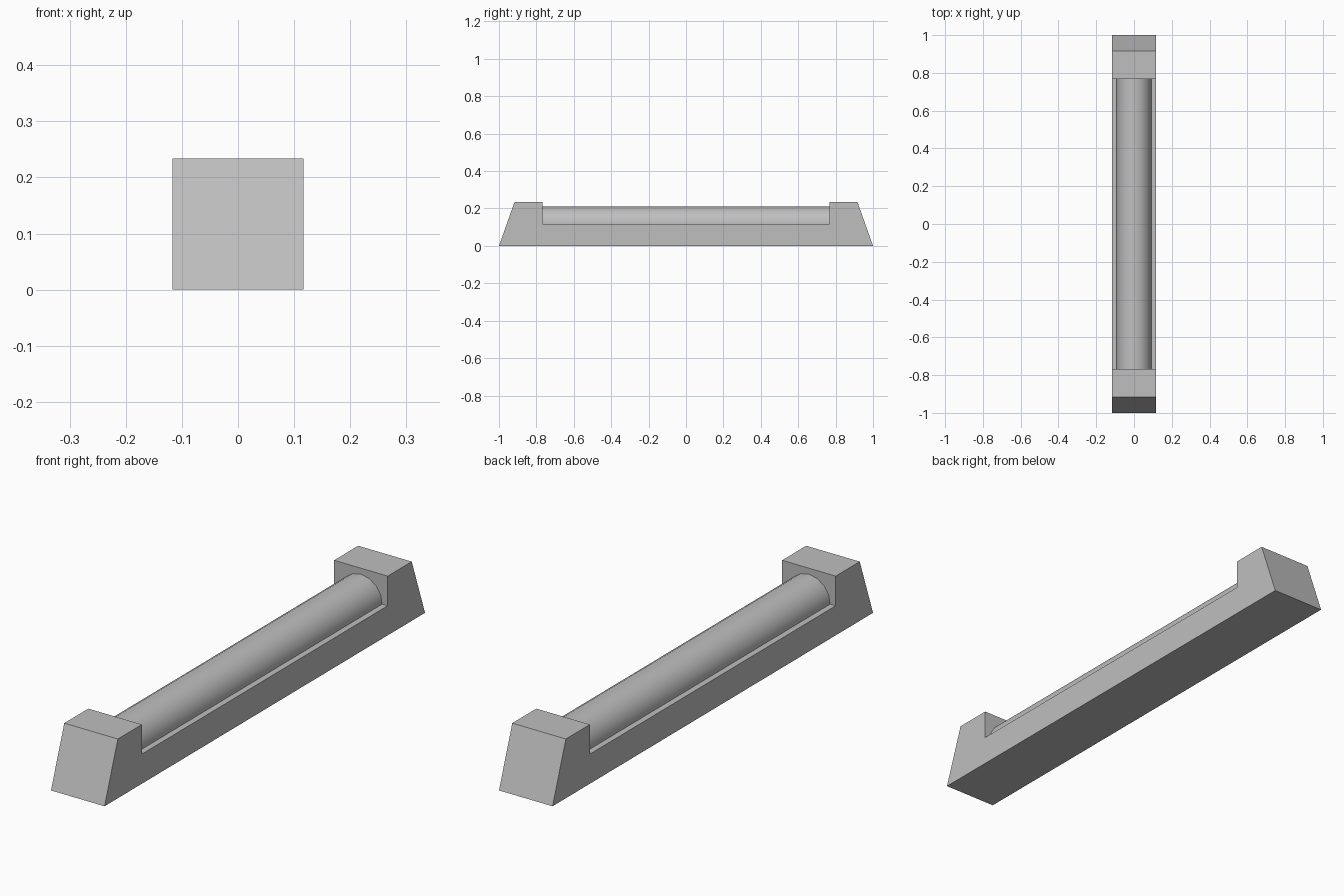
import bpy
import bmesh
import math

cube = bpy.data.objects.get("Cube")
if cube:
    bpy.data.objects.remove(cube, do_unlink=True)

HALF_WIDTH = 0.117
HEIGHT = 0.234
LEDGE = 0.117
INNER = 0.767
TUBE_RADIUS = 0.093

grey = bpy.data.materials.new("light grey")
grey.use_nodes = True
colour = (0.52, 0.52, 0.52, 1)
grey.diffuse_color = colour
grey.node_tree.nodes["Principled BSDF"].inputs["Base Color"].default_value = colour


def add_object(name, bm):
    bmesh.ops.recalc_face_normals(bm, faces=bm.faces[:])
    mesh = bpy.data.meshes.new(name)
    bm.to_mesh(mesh)
    bm.free()
    mesh.materials.append(grey)
    obj = bpy.data.objects.new(name, mesh)
    bpy.context.collection.objects.link(obj)
    return obj


# Housing: mirrored side profile with sloped ends, extruded across the width
half = [(1, 0), (0.917, HEIGHT), (INNER, HEIGHT), (INNER, LEDGE)]
profile = half + [(-y, z) for y, z in reversed(half)]
bm = bmesh.new()
side = bm.faces.new([bm.verts.new((-HALF_WIDTH, y, z)) for y, z in profile])
extruded = bmesh.ops.extrude_face_region(bm, geom=[side], use_keep_orig=True)
verts = [v for v in extruded["geom"] if isinstance(v, bmesh.types.BMVert)]
bmesh.ops.translate(bm, verts=verts, vec=(2 * HALF_WIDTH, 0, 0))
add_object("housing", bm)

# Lamp tube: lies lengthwise between the end blocks, half sunk in the housing
bm = bmesh.new()
bmesh.ops.create_cone(bm, cap_ends=True, segments=16, radius1=TUBE_RADIUS,
                      radius2=TUBE_RADIUS, depth=2 * INNER)
tube = add_object("lamp_tube", bm)
tube.rotation_euler.x = math.pi / 2
tube.location.z = LEDGE
bpy.ops.object.select_all(action="DESELECT")
tube.select_set(True)
bpy.context.view_layer.objects.active = tube
bpy.ops.object.shade_smooth_by_angle(angle=math.radians(40))
